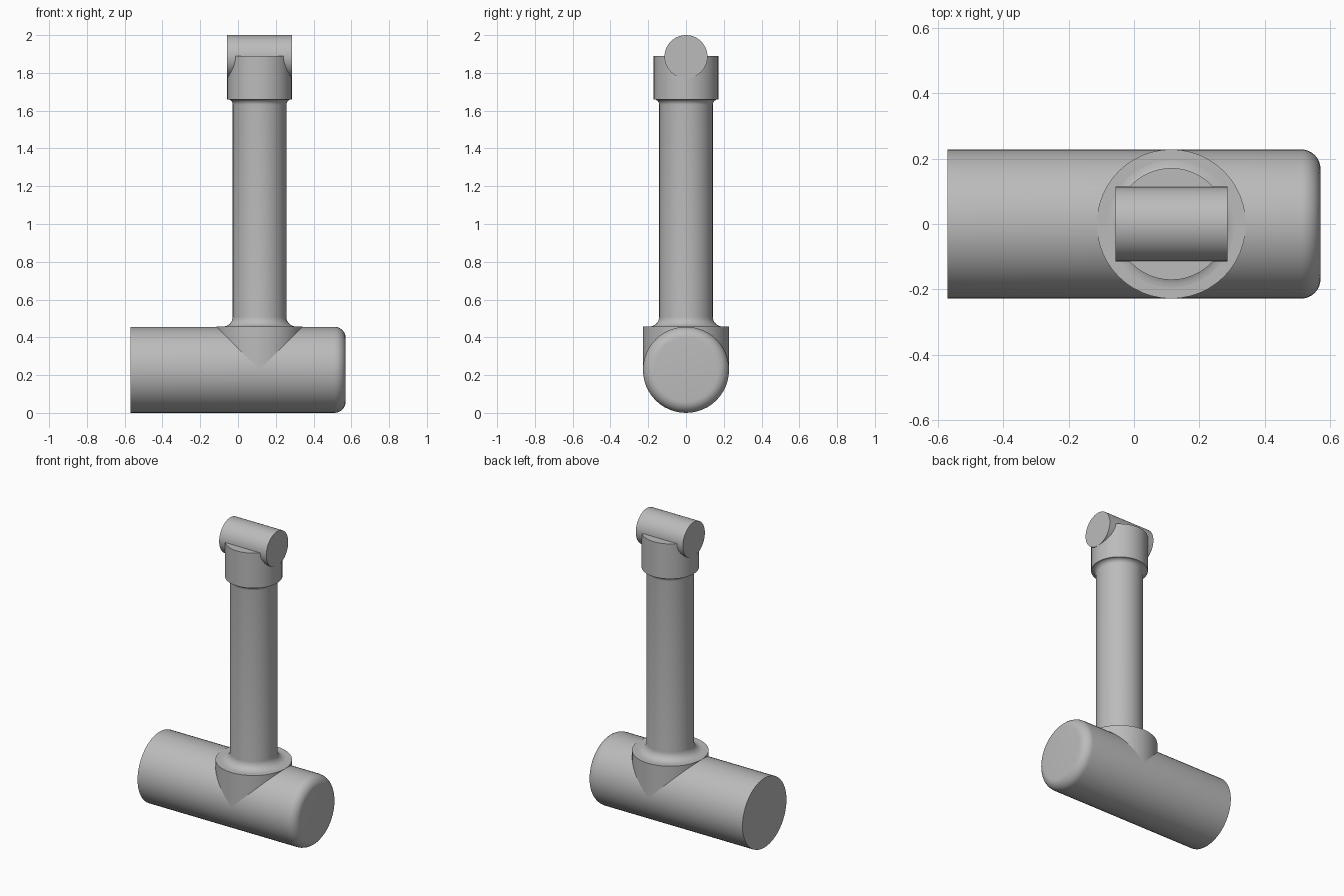
import bpy, bmesh
from math import pi, sin, cos, radians
from mathutils import Matrix, Vector

cube = bpy.data.objects.get("Cube")
if cube:
    bpy.data.objects.remove(cube)

grey = bpy.data.materials.new("plain grey")
grey.use_nodes = True
colour = (0.5, 0.5, 0.5, 1)
grey.diffuse_color = colour
grey.node_tree.nodes["Principled BSDF"].inputs["Base Color"].default_value = colour

STEM_X = 0.114


def arc(cr, ch, radius, start, end, steps=8):
    """Points of a rounded corner, as (radius, height) pairs."""
    angles = [radians(start + (end - start) * i / steps) for i in range(steps + 1)]
    return [(cr + radius * cos(a), ch + radius * sin(a)) for a in angles]


def lathe(name, profile, origin, along_x=False, sides=48):
    """Closed solid of revolution about z, or about x."""
    bm = bmesh.new()
    rings = [[bm.verts.new((r * cos(2 * pi * i / sides), r * sin(2 * pi * i / sides), h))
              for i in range(sides)] for r, h in profile]
    for low, high in zip(rings, rings[1:]):
        for i in range(sides):
            j = (i + 1) % sides
            bm.faces.new((low[i], low[j], high[j], high[i]))
    bm.faces.new(rings[0][::-1])
    bm.faces.new(rings[-1])
    turn = Matrix.Rotation(pi / 2, 4, 'Y') if along_x else Matrix.Identity(4)
    bm.transform(Matrix.Translation(Vector(origin)) @ turn)
    mesh = bpy.data.meshes.new(name)
    bm.to_mesh(mesh)
    bm.free()
    mesh.materials.append(grey)
    obj = bpy.data.objects.new(name, mesh)
    bpy.context.collection.objects.link(obj)
    bpy.ops.object.select_all(action='DESELECT')
    obj.select_set(True)
    bpy.context.view_layer.objects.active = obj
    bpy.ops.object.shade_smooth_by_angle(angle=radians(35))
    return obj


# Horizontal body, flat at one end and rounded at the other
R, END, ROUND = 0.228, 0.57, 0.06
lathe("horizontal_body", [(R, -END)] + arc(R - ROUND, END - ROUND, ROUND, 0, 90),
      (0, 0, R), along_x=True)

# Upright socket that meets the body at its axis
lathe("lower_collar", [(R, R), (R, 0.457)], (STEM_X, 0, 0))

# Column flaring out at both ends
r, foot, neck = 0.142, 0.052, 0.029
lathe("column",
      arc(r + foot, 0.457 + foot, foot, 270, 180) + arc(r + neck, 1.66 - neck, neck, 180, 90),
      (STEM_X, 0, 0))

# Head collar carrying the cross pin
lathe("upper_collar", [(0.171, 1.66), (0.171, 1.89)], (STEM_X, 0, 0))
lathe("cross_pin", [(0.114, -0.171), (0.114, 0.171)], (STEM_X, 0, 1.886), along_x=True)
